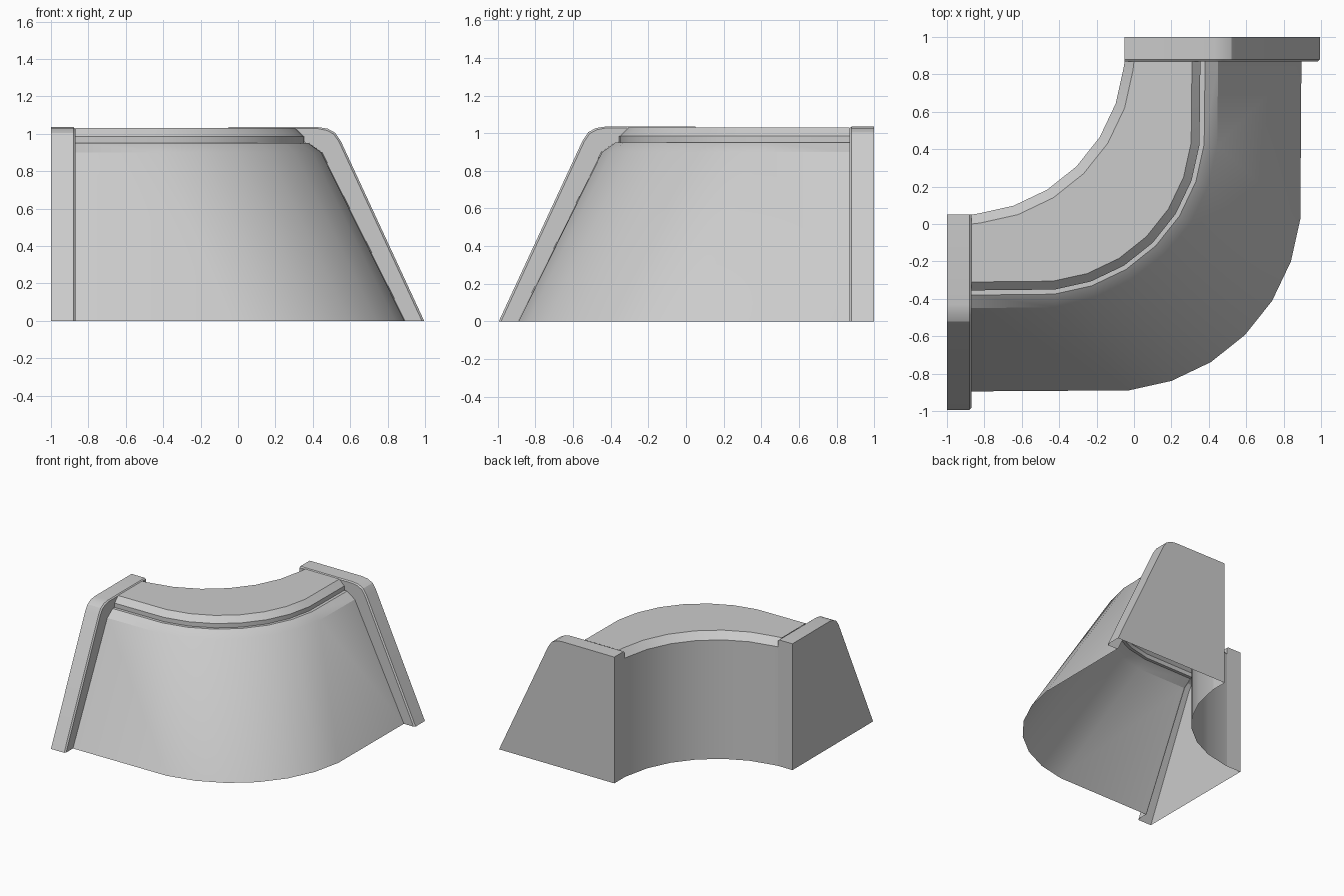
import bpy, bmesh, math

cube = bpy.data.objects.get("Cube")
if cube:
    bpy.data.objects.remove(cube)

grey = bpy.data.materials.new("plain_grey")
grey.use_nodes = True
grey.diffuse_color = (0.6, 0.6, 0.6, 1)
grey.node_tree.nodes["Principled BSDF"].inputs["Base Color"].default_value = (0.6, 0.6, 0.6, 1)


def loft(name, rings, cap=False, flip=False):
    """Skin open cross-sections into a shell, optionally closing the first one."""
    bm = bmesh.new()
    rows = [[bm.verts.new(p) for p in ring] for ring in rings]
    for a, b in zip(rows, rows[1:]):
        for j in range(len(a) - 1):
            bm.faces.new((a[j], a[j + 1], b[j + 1], b[j]))
    if cap:
        bm.faces.new(rows[0][::-1])
    if flip:
        bmesh.ops.reverse_faces(bm, faces=bm.faces[:])
    mesh = bpy.data.meshes.new(name)
    bm.to_mesh(mesh)
    bm.free()
    mesh.materials.append(grey)
    obj = bpy.data.objects.new(name, mesh)
    bpy.context.collection.objects.link(obj)
    bpy.ops.object.select_all(action='DESELECT')
    obj.select_set(True)
    bpy.context.view_layer.objects.active = obj
    bpy.ops.object.shade_smooth_by_angle(angle=math.radians(25))
    return obj


def mirror(p):
    """Reflect across the diagonal that splits the bend."""
    return (-p[1], -p[0], p[2])


# Curved wall: (offset, height, bend radius) across the section, inside to outside
END = -0.87
section = [(-0.05, 0, 0.88), (-0.05, 0.975, 0.88), (0, 1.03, 0.92),
           (0.31, 1.03, 0.83), (0.355, 0.985, 0.87), (0.355, 0.95, 0.87),
           (0.38, 0.95, 0.9), (0.45, 0.9, 0.97), (0.895, 0, 1.03)]
first = [(END, -d, z) for d, z, r in section]
rings = [first]
for i in range(7):
    a = math.radians(6 + 13 * i)
    rings.append([(d - r + r * math.sin(a), r - d - r * math.cos(a), z)
                  for d, z, r in section])
rings.append([mirror(p) for p in first])
loft("curved_wall", rings)

# End flanges: hollow, open below, with a bevelled rim and a lip meeting the wall
outer = [(-0.05, 0), (-0.05, 1.035), (0.43, 1.035), (0.48, 1.027),
         (0.52, 1.005), (0.55, 0.96), (0.995, 0)]
bevel = [(-0.05, 0), (-0.05, 1.027), (0.43, 1.027), (0.475, 1.018),
         (0.512, 0.998), (0.54, 0.957), (0.983, 0)]
lip = [(-0.05, 0), (-0.05, 0.975), (0.3, 1.0), (0.34, 0.98),
       (0.36, 0.95), (0.44, 0.9), (0.89, 0)]
flange = [[(x, -d, z) for d, z in prof] for x, prof in
          ((-1, outer), (END - 0.01, outer), (END, bevel), (END, lip))]
loft("left_bend_flange", flange, cap=True).name = "right_end_flange"
loft("back_end_flange", [[mirror(p) for p in ring] for ring in flange],
     cap=True, flip=True)
